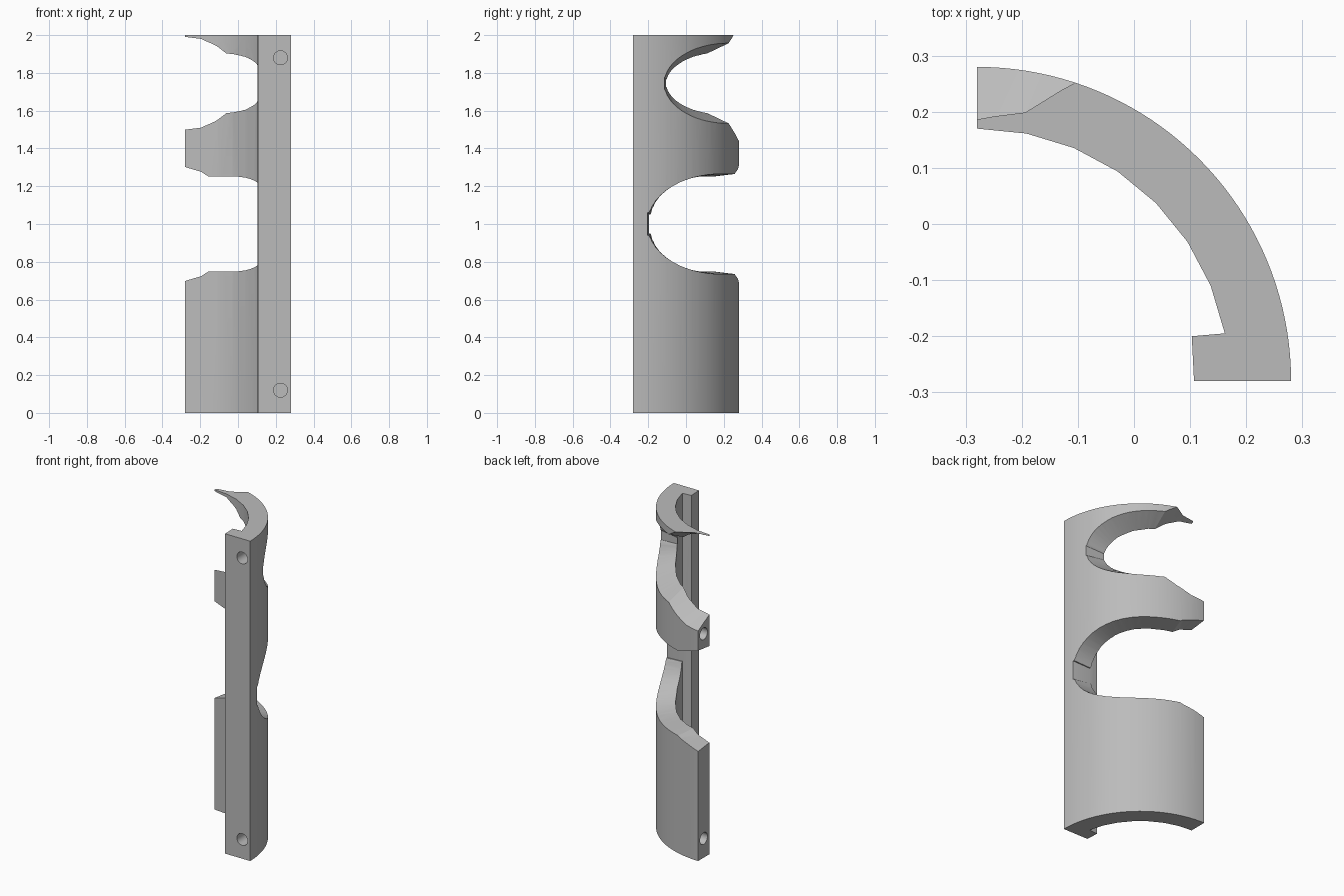
import bpy, bmesh, math
from mathutils import Vector

if "Cube" in bpy.data.objects:
    bpy.data.objects.remove(bpy.data.objects["Cube"], do_unlink=True)

CX = CY = -0.28          # axis of the curved shell
R_OUT, R_IN = 0.56, 0.45

grey = bpy.data.materials.new("mid grey")
grey.use_nodes = True
colour = (0.5, 0.5, 0.5, 1)
grey.diffuse_color = colour
grey.node_tree.nodes["Principled BSDF"].inputs["Base Color"].default_value = colour


def polar(r, angle, z=0.0):
    return Vector((CX + r * math.cos(angle), CY + r * math.sin(angle), z))


def add_object(name, bm):
    bmesh.ops.recalc_face_normals(bm, faces=bm.faces)
    mesh = bpy.data.meshes.new(name)
    bm.to_mesh(mesh)
    bm.free()
    obj = bpy.data.objects.new(name, mesh)
    bpy.context.collection.objects.link(obj)
    mesh.materials.append(grey)
    return obj


def cut(target, cutter):
    cutter.hide_render = True
    mod = target.modifiers.new(cutter.name, 'BOOLEAN')
    mod.operation = 'DIFFERENCE'
    mod.solver = 'EXACT'
    mod.object = cutter
    bpy.context.view_layer.objects.active = target
    bpy.ops.object.modifier_apply(modifier=mod.name)
    bpy.data.objects.remove(cutter, do_unlink=True)


def rim(r, y_start, y_mid, height, h_start, kink, flare):
    """Half-heights along one edge of an opening: an ellipse, then a flared end."""
    a0 = math.asin((y_start - CY) / r)
    a1 = math.radians(kink)
    pts = []
    for i in range(17):
        a = a0 + (a1 - a0) * (i / 16) ** 1.6
        t = min(1, (y_mid - (CY + r * math.sin(a))) / (y_mid - y_start))
        h = height * math.sqrt(max(0, 1 - max(0, t) ** 2))
        pts.append((polar(r, a), max(h, h_start)))
    for deg, h in flare:
        pts.append((polar(r, math.radians(deg)), h))
    return pts


def opening(name, z_mid, outer, inner):
    """Cutter whose walls run from the inner rim to the outer rim."""
    bm = bmesh.new()
    rows = []
    for (po, ho), (pi, hi) in zip(outer, inner):
        row = []
        for t, side in ((-0.4, -1), (1.4, -1), (1.4, 1), (-0.4, 1)):
            p = pi.lerp(po, t)
            p.z = z_mid + side * (hi + (ho - hi) * t)
            row.append(bm.verts.new(p))
        rows.append(row)
    for a, b in zip(rows, rows[1:]):
        for k in range(4):
            n = (k + 1) % 4
            bm.faces.new((a[k], a[n], b[n], b[k]))
    bm.faces.new(rows[0])
    bm.faces.new(rows[-1])
    bmesh.ops.triangulate(bm, faces=bm.faces)
    return add_object(name, bm)


# Curved shell with an inward lip along the front edge
profile = [polar(R_OUT, math.radians(90 * i / 40)) for i in range(41)]
profile += [polar(R_IN, math.radians(90 - 11.3 * i)) for i in range(8)]
profile += [Vector((0.103, -0.2, 0)), Vector((0.107, -0.28, 0))]
bm = bmesh.new()
base = bm.faces.new([bm.verts.new(p) for p in profile])
top = bmesh.ops.extrude_face_region(bm, geom=[base])
bmesh.ops.translate(bm, vec=(0, 0, 2),
                    verts=[v for v in top["geom"] if isinstance(v, bmesh.types.BMVert)])
shell = add_object("curved_shell", bm)

# Large lower opening
cut(shell, opening(
    "lower_opening", 1.0,
    rim(R_OUT, -0.205, 0.18, 0.265, 0.06, 74, [(82, 0.29), (90, 0.315), (97, 0.33)]),
    rim(R_IN, -0.195, 0.10, 0.252, 0.05, 74, [(82, 0.283), (90, 0.302), (97, 0.31)])))

# Smaller upper opening that breaks through the top edge
cut(shell, opening(
    "upper_opening", 1.745,
    rim(R_OUT, -0.115, 0.225, 0.212, 0.03, 64.5, [(72, 0.256), (81, 0.295), (90, 0.307), (97, 0.307)]),
    rim(R_IN, -0.105, 0.20, 0.165, 0.02, 60.7, [(70, 0.205), (79, 0.235), (90, 0.246), (97, 0.246)])))


# Blind pin holes in the front face and in the end face
def pin_hole(centre, axis):
    bpy.ops.mesh.primitive_cylinder_add(
        vertices=24, radius=0.037, depth=0.24, location=centre,
        rotation=(math.pi / 2, 0, 0) if axis == 'Y' else (0, math.pi / 2, 0))
    hole = bpy.context.object
    hole.name = "pin_hole"
    hole.data.materials.append(grey)
    cut(shell, hole)


for z in (0.12, 1.88):
    pin_hole((0.225, CY, z), 'Y')
for z in (0.12, 1.4):
    pin_hole((CX, 0.225, z), 'X')

# Smooth the curved faces, keep the edges sharp
bpy.ops.object.select_all(action='DESELECT')
shell.select_set(True)
bpy.context.view_layer.objects.active = shell
bpy.ops.object.shade_smooth_by_angle(angle=math.radians(25))
